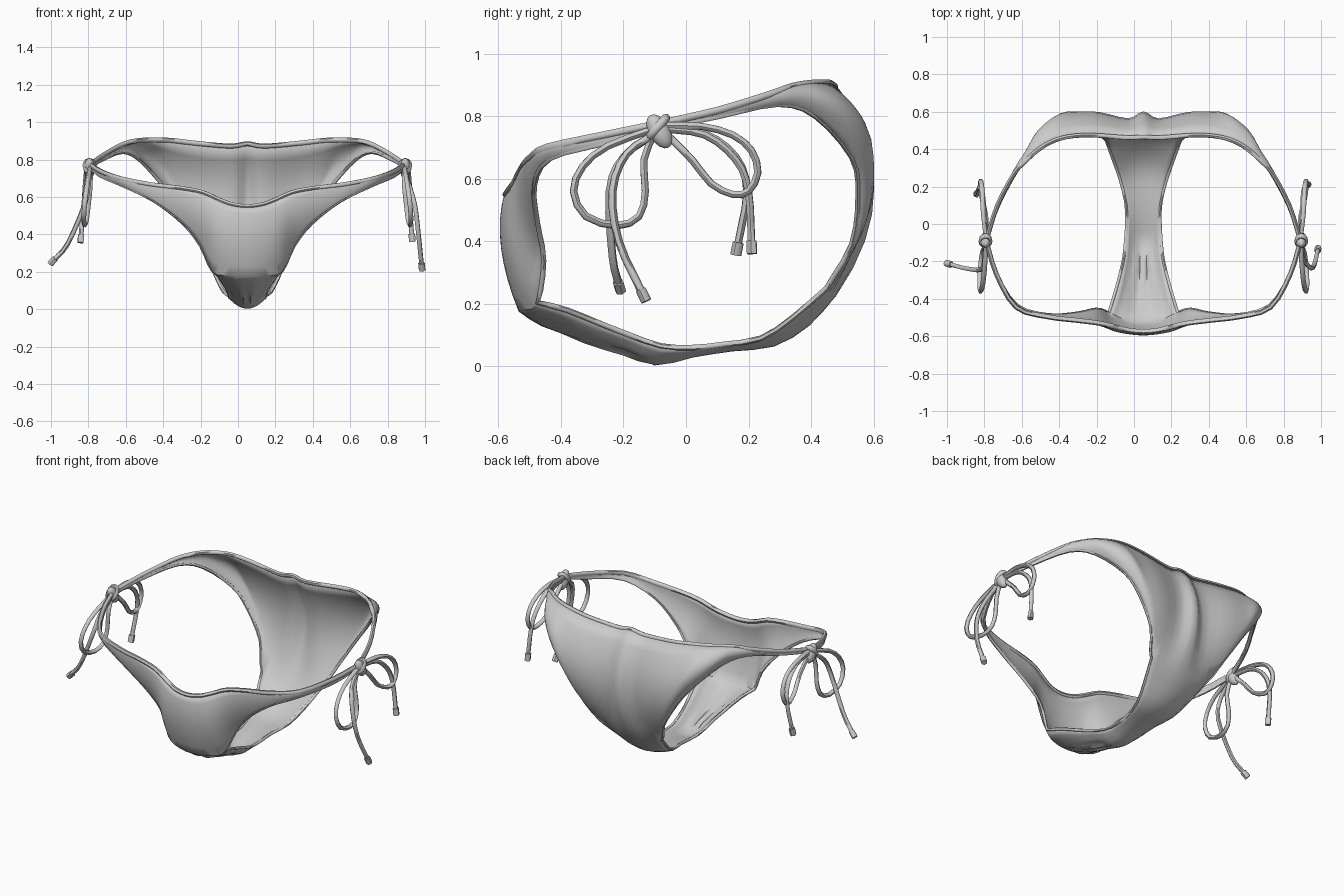
import bpy, bmesh, math
from mathutils import Vector

if "Cube" in bpy.data.objects:
    bpy.data.objects.remove(bpy.data.objects["Cube"])

CX = 0.05   # symmetry plane of the garment
K = 3       # samples per control span


def spline(pts, k=K, mirror_start=False):
    """Catmull-Rom samples through the points."""
    p = [Vector(q) for q in pts]
    n = len(p)
    out = []
    for i in range(n - 1):
        b, c = p[i], p[i + 1]
        a = p[i - 1] if i else (Vector((-c.x, c.y, c.z)) if mirror_start else 2 * b - c)
        d = p[i + 2] if i + 2 < n else 2 * c - b
        for j in range(k):
            t = j / k
            out.append(0.5 * (2 * b + (c - a) * t + (2 * a - 5 * b + 4 * c - d) * t * t
                              + (3 * b - a - 3 * c + d) * t ** 3))
    return out + [p[-1]]


def panel(columns, rows=8):
    """Columns (waist, middle, leg) -> grid[row][column]."""
    w, m, l = [spline([c[i * 3:i * 3 + 3] for c in columns], mirror_start=True) for i in range(3)]
    grid = []
    for r in range(rows + 1):
        t = r / rows
        grid.append([a * (2 * (t - .5) * (t - 1)) + b * (4 * t * (1 - t)) + c * (2 * t * (t - .5))
                     for a, b, c in zip(w, m, l)])
    return grid


def finish(ob, angle=40):
    bpy.ops.object.select_all(action='DESELECT')
    ob.select_set(True)
    bpy.context.view_layer.objects.active = ob
    if ob.type == 'CURVE':
        bpy.ops.object.convert(target='MESH')
    bpy.ops.object.shade_smooth_by_angle(angle=math.radians(angle))


def tube(name, pts, radius, cyclic=False, res=1):
    cu = bpy.data.curves.new(name, 'CURVE')
    cu.dimensions = '3D'
    cu.bevel_depth = radius
    cu.bevel_resolution = res
    cu.use_fill_caps = True
    s = cu.splines.new('POLY')
    s.points.add(len(pts) - 1)
    for q, v in zip(s.points, pts):
        q.co = (*v, 1)
    s.use_cyclic_u = cyclic
    ob = bpy.data.objects.new(name, cu)
    bpy.context.collection.objects.link(ob)
    finish(ob, 60)
    return ob


# Half of each panel, centre to side tie: waist, middle, leg edge
front = panel([
    (0, -.575, .55, 0, -.585, .38, 0, -.53, .18),
    (.08, -.568, .56, .08, -.578, .38, .10, -.515, .185),
    (.15, -.55, .585, .16, -.56, .40, .185, -.475, .205),
    (.24, -.53, .625, .24, -.525, .48, .25, -.455, .34),
    (.36, -.515, .648, .35, -.51, .555, .345, -.475, .46),
    (.52, -.495, .668, .51, -.495, .625, .50, -.485, .58),
    (.68, -.445, .70, .68, -.445, .683, .675, -.435, .665),
    (.785, -.27, .738, .785, -.27, .725, .785, -.265, .712),
    (.84, -.09, .775, .84, -.09, .768, .84, -.09, .76)])
back = panel([
    (0, .465, .885, 0, .595, .57, 0, .475, .23),
    (.09, .462, .872, .08, .558, .57, .10, .468, .235),
    (.28, .475, .888, .24, .592, .58, .20, .45, .25),
    (.41, .465, .903, .37, .592, .66, .27, .53, .39),
    (.50, .435, .905, .46, .575, .755, .37, .55, .55),
    (.57, .39, .903, .56, .495, .82, .46, .53, .67),
    (.63, .335, .893, .625, .385, .86, .58, .415, .80),
    (.69, .27, .87, .685, .29, .855, .67, .295, .838),
    (.78, .10, .818, .777, .10, .808, .775, .10, .798),
    (.84, -.09, .775, .84, -.09, .768, .84, -.09, .76)])

# Crotch strip: centre y, centre z, edge x, edge y, edge z
strip = [(-.46, .135, .155, -.38, .18), (-.33, .085, .125, -.27, .135), (-.2, .05, .105, -.18, .10),
         (-.1, .01, .095, -.08, .065), (.02, .035, .09, .02, .06), (.15, .055, .095, .12, .07),
         (.28, .07, .125, .24, .09), (.39, .135, .16, .34, .155)]
n = 2 * K
crotch = []
for i, (cy, cz, ex, ey, ez) in enumerate(strip):
    row = []
    for j in range(n + 1):
        u = j / n
        pleat = .012 * math.sin(j * 2.6 + i) * (1 - u) if i < 3 else 0
        row.append(Vector((ex * u, cy + (ey - cy) * u * u, cz + (ez - cz) * u * u + pleat)))
    crotch.append(row)
ctrl = [front[-1][:n + 1]] + crotch + [back[-1][:n + 1]]
crotch = list(zip(*[spline([r[j] for r in ctrl], 2) for j in range(n + 1)]))

bm = bmesh.new()
for grid in (front, crotch, back):
    vs = [[bm.verts.new(p) for p in row] for row in grid]
    for r in range(len(vs) - 1):
        for c in range(len(vs[0]) - 1):
            bm.faces.new((vs[r][c], vs[r][c + 1], vs[r + 1][c + 1], vs[r + 1][c]))
bmesh.ops.remove_doubles(bm, verts=bm.verts, dist=.0015)
bmesh.ops.recalc_face_normals(bm, faces=bm.faces)
me = bpy.data.meshes.new("fabric_panels")
bm.to_mesh(me)
bm.free()
fabric = bpy.data.objects.new("fabric_panels", me)
fabric.location.x = CX
bpy.context.collection.objects.link(fabric)
mir = fabric.modifiers.new("mirror", 'MIRROR')
mir.merge_threshold = .002
sol = fabric.modifiers.new("thickness", 'SOLIDIFY')
sol.thickness = .014
sol.offset = 0
finish(fabric, 45)


def side(v, s):
    return Vector((CX + s * v.x, v.y, v.z))


# Rolled hems along the waist and the two leg openings
half = front[0] + back[0][-2::-1]
tube("waist_hem", [side(v, 1) for v in half] + [side(v, -1) for v in half[-2:0:-1]], .013, True)
leg = front[-1][:n - 1:-1] + [r[-1] for r in crotch[1:-1]] + back[-1][n:-1]
for s, nm in ((1, "right"), (-1, "left")):
    tube(nm + "_leg_hem", [side(v, s) for v in leg], .009, True)

# Side bows: points are outward offset from the knot, y, z
loop_front = [(0, -.10, .76), (.01, -.25, .705), (.02, -.33, .64), (.03, -.36, .56), (.035, -.32, .48),
              (.03, -.22, .45), (.02, -.15, .48), (.01, -.13, .56), (.0, -.135, .66), (0, -.10, .75)]
loop_back = [(0, -.07, .77), (.015, .05, .768), (.02, .15, .74), (.025, .21, .69), (.03, .23, .62),
             (.03, .20, .56), (.025, .15, .55), (.01, .08, .585), (0, .02, .66), (0, -.07, .75)]
tails = {
    "right": ([(0, -.09, .75), (.02, -.19, .68), (.055, -.235, .56), (.075, -.215, .40), (.092, -.14, .235)],
              [(0, -.08, .76), (.01, .06, .74), (.015, .16, .66), (.025, .20, .56), (.04, .21, .39)]),
    "left": ([(0, -.09, .75), (.01, -.2, .67), (.03, -.245, .56), (.12, -.235, .35), (.195, -.215, .262)],
             [(0, -.08, .76), (.01, .06, .745), (.02, .16, .67), (.035, .195, .56), (.05, .165, .385)])}

for s, nm in ((1, "right"), (-1, "left")):
    def place(p):
        return side(Vector((p[0] + .84, p[1], p[2])), s)
    for part, pts in (("front_loop", loop_front), ("back_loop", loop_back)):
        tube(f"{nm}_bow_{part}", spline([place(p) for p in pts], 2), .013)
    for part, pts in zip(("front_tail", "back_tail"), tails[nm]):
        path = spline([place(p) for p in pts])
        tube(f"{nm}_bow_{part}", path, .013)
        d = (path[-1] - path[-2]).normalized()
        tube(f"{nm}_{part}_tip", [path[-1] - d * .012, path[-1] + d * .03], .018)
    # Knot: a tilted wrap around a small core
    bpy.ops.mesh.primitive_uv_sphere_add(segments=12, ring_count=8, radius=1, location=place((.004, -.085, .752)),
                                         rotation=(math.radians(30), 0, 0))
    knot = bpy.context.object
    knot.name = nm + "_knot"
    knot.scale = (.03, .034, .06)
    finish(knot, 60)
    wrap = [place((.004 + .024 * math.cos(a), -.09 + .026 * math.sin(a), .765 + .03 * math.sin(a)))
            for a in [i * math.tau / 12 for i in range(12)]]
    tube(nm + "_knot_wrap", wrap, .014, True)
